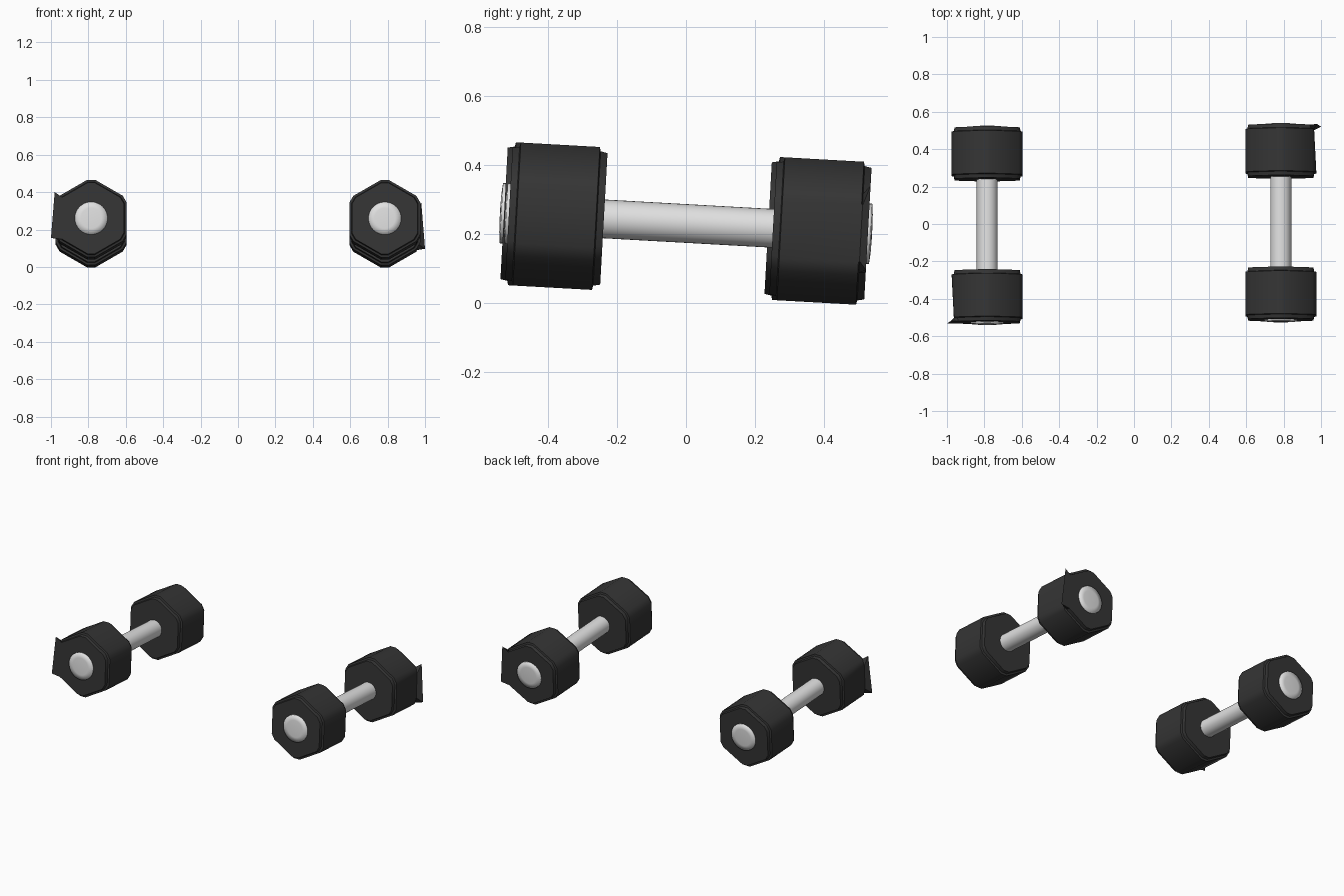
import bpy, bmesh, math
from mathutils import Matrix, Vector

if "Cube" in bpy.data.objects:
    bpy.data.objects.remove(bpy.data.objects["Cube"])

TILT = math.radians(-3.2)


def material(name, v):
    m = bpy.data.materials.new(name)
    m.diffuse_color = (v, v, v, 1)
    m.use_nodes = True
    m.node_tree.nodes["Principled BSDF"].inputs["Base Color"].default_value = m.diffuse_color
    return m


rubber = material("black rubber", 0.035)
steel = material("light steel", 0.75)


def loft(name, rings, mat, matrix, angle):
    """Skin a list of equal-sized point rings and close both ends."""
    bm = bmesh.new()
    vr = [[bm.verts.new(p) for p in r] for r in rings]
    n = len(vr[0])
    for a, b in zip(vr, vr[1:]):
        for i in range(n):
            j = (i + 1) % n
            bm.faces.new((a[i], a[j], b[j], b[i]))
    bm.faces.new(vr[0])
    bm.faces.new(vr[-1])
    bmesh.ops.recalc_face_normals(bm, faces=bm.faces)
    me = bpy.data.meshes.new(name)
    bm.to_mesh(me)
    bm.free()
    me.transform(matrix)
    me.materials.append(mat)
    ob = bpy.data.objects.new(name, me)
    bpy.context.collection.objects.link(ob)
    bpy.ops.object.select_all(action='DESELECT')
    ob.select_set(True)
    bpy.context.view_layer.objects.active = ob
    bpy.ops.object.shade_smooth_by_angle(angle=math.radians(angle))
    return ob


def hex_ring(y, s):
    """Hexagon, point up, with each corner cut blunt."""
    pts = []
    for k in range(6):
        a = math.radians(30 + 60 * k)
        for t in (-0.021, 0.021):
            pts.append(Vector((s * (0.207 * math.cos(a) - t * math.sin(a)), y,
                               s * (0.207 * math.sin(a) + t * math.cos(a)))))
    return pts


def circle(y, r, n=32):
    return [Vector((r * math.cos(2 * math.pi * i / n), y,
                    r * math.sin(2 * math.pi * i / n))) for i in range(n)]


# stepped head profile: (y, scale) from the outer end to the inner end
HEAD = [(-0.52, 0.92), (-0.5, 0.94), (-0.497, 1), (-0.268, 1),
        (-0.265, 0.94), (-0.245, 0.92)]


def dumbbell(side, x, y, turn):
    m = (Matrix.Translation((x, y, 0.231 - 0.056 * y)) @ Matrix.Rotation(TILT, 4, 'X')
         @ Matrix.Rotation(turn, 4, 'Z'))
    # the turn is about the tilted axis, so both bars slope the same way
    for end, flip in (("flared", 0), ("plain", math.pi)):
        rings = [hex_ring(*p) for p in HEAD]
        if not flip:
            # outer side edge of this head is drawn out to a sharp lip
            rings[0][5] = Vector((-0.195, -0.52, 0.14))
            rings[0][6] = Vector((-0.215, -0.52, -0.105))
            for r in rings[1:3]:
                r[5].x = r[6].x = -0.178
        mm = m @ Matrix.Rotation(flip, 4, 'Z')
        loft(f"{side}_{end}_head", rings, rubber, mm, 40)
        # shallow end cap
        loft(f"{side}_{end}_cap",
             [circle(-0.515, 0.088), circle(-0.528, 0.087),
              circle(-0.531, 0.055), circle(-0.532, 0.015)], steel, mm, 100)
    # handle
    loft(f"{side}_handle", [circle(-0.3, 0.056), circle(0.3, 0.056)], steel, m, 40)


dumbbell("left", -0.785, -0.007, 0)
dumbbell("right", 0.785, 0.007, math.pi)
